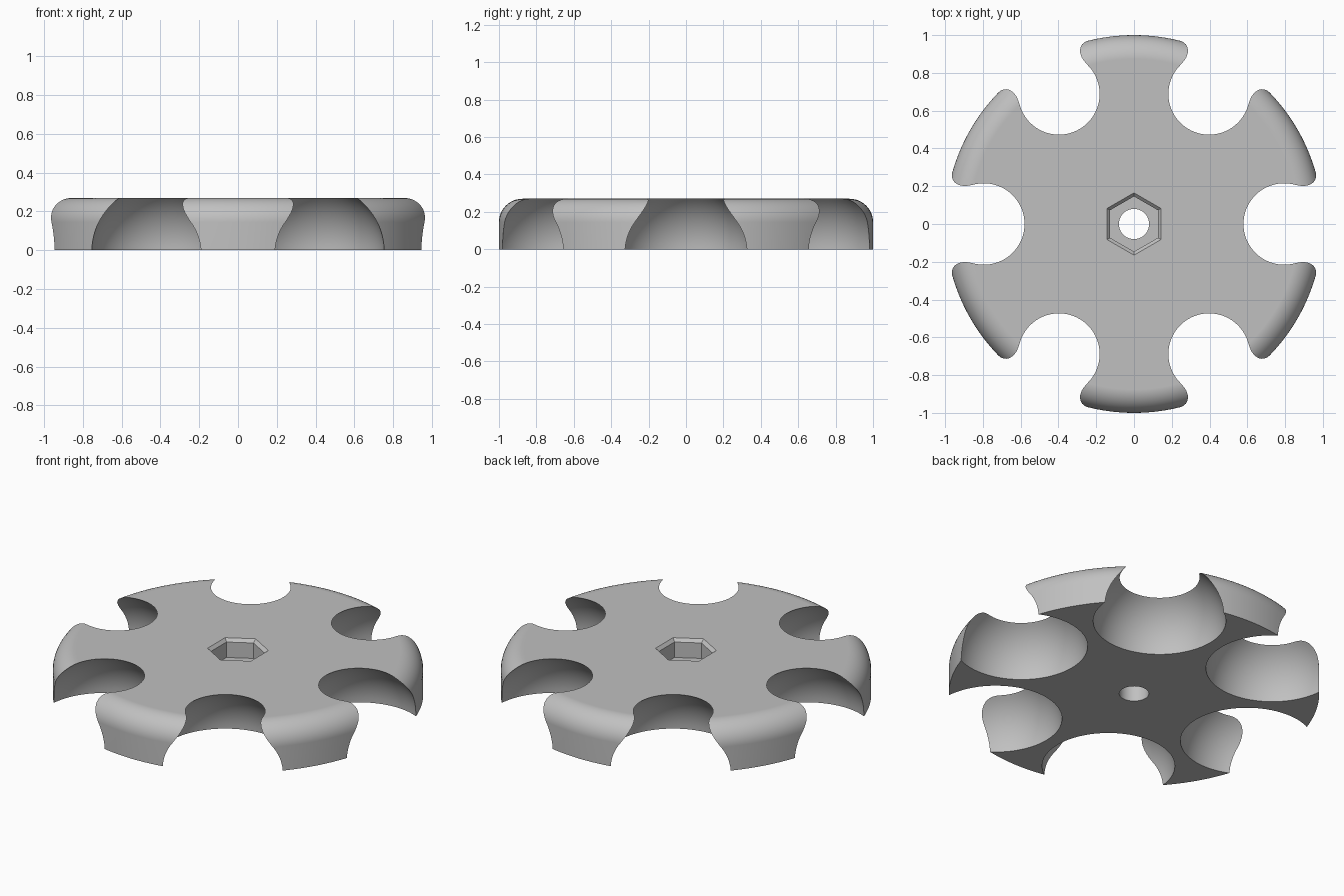
import bpy, bmesh, math
from mathutils import Matrix

HEIGHT, FILLET = 0.27, 0.125

old = bpy.data.objects.get("Cube")
if old:
    bpy.data.objects.remove(old, do_unlink=True)

grey = bpy.data.materials.new("plain_grey")
grey.use_nodes = True
colour = (0.53, 0.53, 0.53, 1)
grey.diffuse_color = colour
grey.node_tree.nodes["Principled BSDF"].inputs["Base Color"].default_value = colour


def make_object(name, bm):
    bmesh.ops.recalc_face_normals(bm, faces=bm.faces)
    mesh = bpy.data.meshes.new(name)
    bm.to_mesh(mesh)
    bm.free()
    mesh.materials.append(grey)
    obj = bpy.data.objects.new(name, mesh)
    bpy.context.collection.objects.link(obj)
    return obj


def lathe(name, profile, sides):
    """Solid of stacked rings (radius, height) with capped ends."""
    bm = bmesh.new()
    rings = []
    for r, z in profile:
        angles = [math.pi / 2 + math.tau * i / sides for i in range(sides)]
        rings.append([bm.verts.new((r * math.cos(a), r * math.sin(a), z)) for a in angles])
    for low, high in zip(rings, rings[1:]):
        for i in range(sides):
            j = (i + 1) % sides
            bm.faces.new((low[i], low[j], high[j], high[i]))
    bm.faces.new(rings[0])
    bm.faces.new(rings[-1])
    return make_object(name, bm)


# Disc with a rounded upper rim
profile = [(1, 0)]
for i in range(13):
    a = math.pi / 2 * i / 12
    profile.append((1 - FILLET + FILLET * math.cos(a), HEIGHT - FILLET + FILLET * math.sin(a)))
knob = lathe("knob_body", profile, 180)

# Six spherical finger notches around the rim
bm = bmesh.new()
for i in range(6):
    place = Matrix.Rotation(math.tau * i / 6, 4, "Z") @ Matrix.Translation((0.795, 0, -0.017))
    bmesh.ops.create_uvsphere(bm, u_segments=96, v_segments=48, radius=0.359, matrix=place)
notches = make_object("notch_cutter", bm)

# Chamfered hexagonal nut socket and the bolt hole below it
socket = lathe("socket_cutter", [(0.146, 0.16), (0.146, 0.252), (0.165, HEIGHT), (0.184, 0.288)], 6)
hole = lathe("hole_cutter", [(0.08, -0.1), (0.08, 0.4)], 64)

# Cut everything out of the disc
bpy.ops.object.select_all(action="DESELECT")
bpy.context.view_layer.objects.active = knob
knob.select_set(True)
for cutter in (notches, socket, hole):
    cutter.hide_render = True
    mod = knob.modifiers.new("cut", "BOOLEAN")
    mod.operation = "DIFFERENCE"
    mod.solver = "EXACT"
    mod.object = cutter
    bpy.ops.object.modifier_apply(modifier=mod.name)
    bpy.data.objects.remove(cutter, do_unlink=True)

# Smooth curves, crisp edges and truly flat faces
bpy.ops.object.shade_smooth_by_angle(angle=math.radians(25))
weighted = knob.modifiers.new("flat_faces", "WEIGHTED_NORMAL")
weighted.keep_sharp = True
